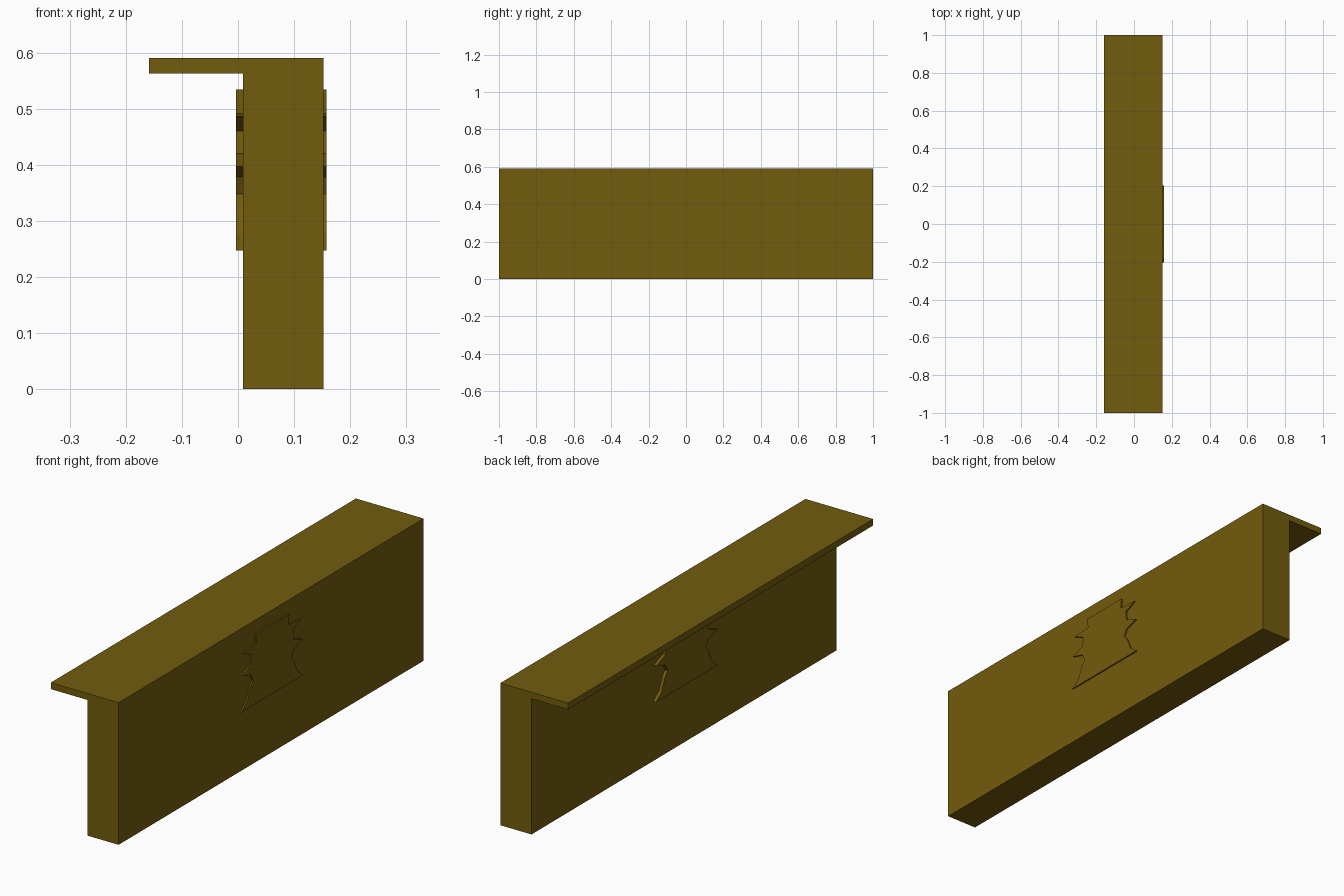
import bpy
import bmesh

cube = bpy.data.objects.get("Cube")
if cube:
    bpy.data.objects.remove(cube, do_unlink=True)

# Single olive-brown colour
olive = bpy.data.materials.new("olive_brown")
olive.use_nodes = True
colour = (0.171, 0.107, 0.004, 1)
olive.diffuse_color = colour
olive.node_tree.nodes["Principled BSDF"].inputs["Base Color"].default_value = colour


def prism(name, outline, offset):
    """Extrude a closed 3D outline along the offset vector."""
    bm = bmesh.new()
    face = bm.faces.new([bm.verts.new(p) for p in outline])
    grown = bmesh.ops.extrude_face_region(bm, geom=[face], use_keep_orig=True)
    moved = [v for v in grown["geom"] if isinstance(v, bmesh.types.BMVert)]
    bmesh.ops.translate(bm, verts=moved, vec=offset)
    bmesh.ops.recalc_face_normals(bm, faces=bm.faces)
    mesh = bpy.data.meshes.new(name)
    bm.to_mesh(mesh)
    bm.free()
    mesh.materials.append(olive)
    obj = bpy.data.objects.new(name, mesh)
    bpy.context.collection.objects.link(obj)
    return obj


# Upright wall with a thin top ledge, one L-shaped section
section = [(0.009, 0), (0.152, 0), (0.152, 0.59),
           (-0.159, 0.59), (-0.159, 0.563), (0.009, 0.563)]
prism("ledge_beam", [(x, -1, z) for x, z in section], (0, 2, 0))

# Jagged relief panel standing proud of both wall sides, mirrored about y = 0
half = [(0.203, 0.247), (0.165, 0.277), (0.142, 0.331), (0.125, 0.348),
        (0.14, 0.378), (0.2, 0.397), (0.14, 0.42), (0.135, 0.46),
        (0.19, 0.486), (0.105, 0.491), (0.108, 0.534)]
outline = half + [(-y, z) for y, z in reversed(half)]
prism("relief_panel", [(-0.004, y, z) for y, z in outline], (0.162, 0, 0))
